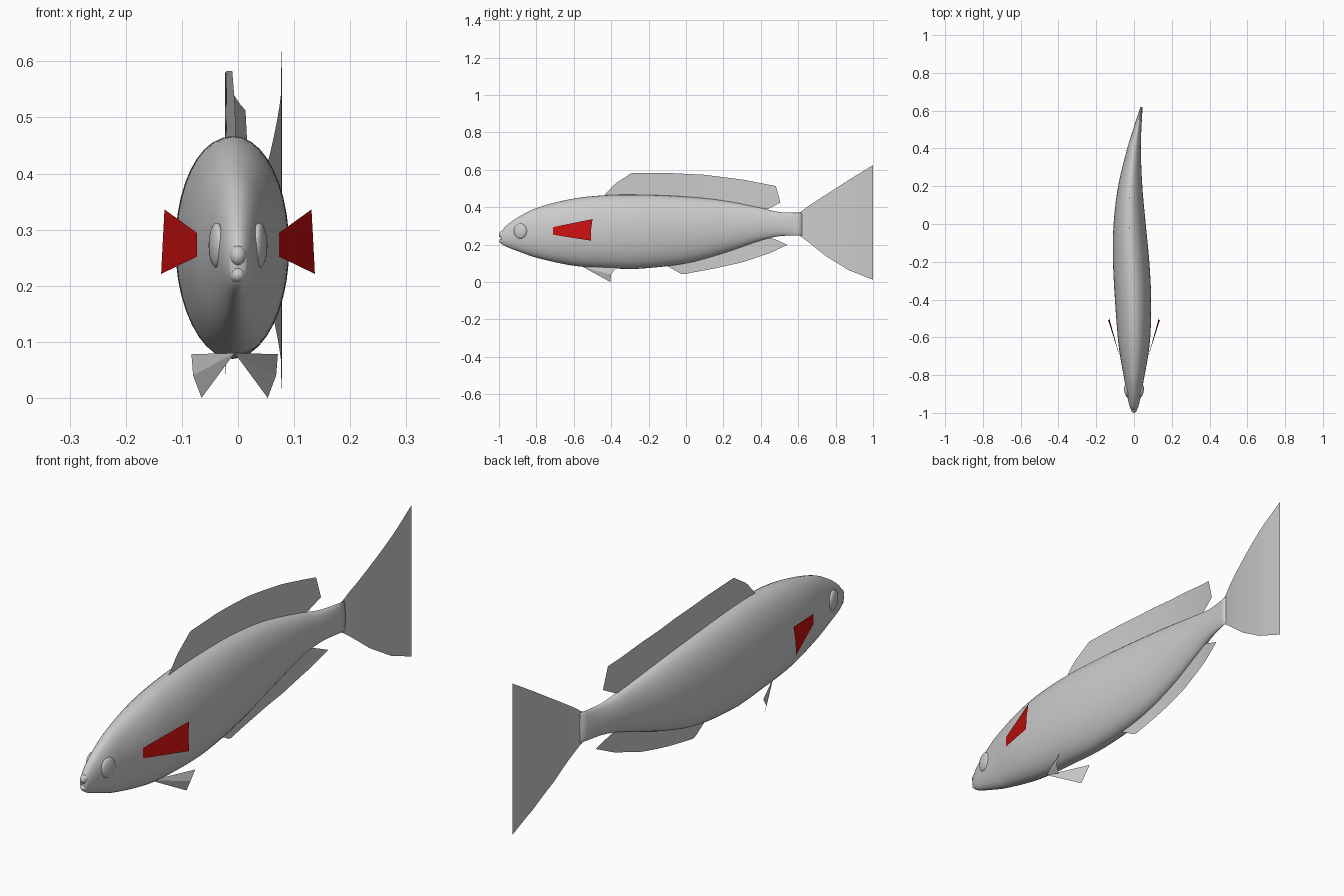
import bpy, bmesh, math
from mathutils import Vector

if "Cube" in bpy.data.objects:
    bpy.data.objects.remove(bpy.data.objects["Cube"])


def spline(pts, y):
    """Catmull-Rom style interpolation of (y, value) points."""
    n = len(pts)
    y = min(max(y, pts[0][0]), pts[-1][0])
    i = max(k for k in range(n - 1) if pts[k][0] <= y)
    (y0, a), (y1, b) = pts[i], pts[i + 1]

    def slope(k):
        lo, hi = max(k - 1, 0), min(k + 1, n - 1)
        return (pts[hi][1] - pts[lo][1]) / (pts[hi][0] - pts[lo][0])
    h = y1 - y0
    t = (y - y0) / h
    return ((2*t**3 - 3*t*t + 1) * a + (t**3 - 2*t*t + t) * h * slope(i)
            + (3*t*t - 2*t**3) * b + (t**3 - t*t) * h * slope(i + 1))


def make(name, verts, faces, smooth=False):
    me = bpy.data.meshes.new(name)
    me.from_pydata(verts, [], faces)
    bm = bmesh.new()
    bm.from_mesh(me)
    bmesh.ops.recalc_face_normals(bm, faces=bm.faces)
    for f in bm.faces:
        f.smooth = smooth
    bm.to_mesh(me)
    bm.free()
    ob = bpy.data.objects.new(name, me)
    bpy.context.collection.objects.link(ob)
    return ob


# Body profiles along y: swimming bend, half width, back and belly heights
BEND = [(-1, 0), (-.6, 0), (-.4, -.005), (-.2, -.015), (0, -.023), (.2, -.02),
        (.4, 0), (.5, .017), (.6, .036), (.7, .057), (.87, .077), (1, .077)]
WIDTH = [(-.99, .013), (-.96, .025), (-.9, .038), (-.8, .056), (-.7, .074), (-.6, .086),
         (-.4, .096), (-.2, .096), (0, .085), (.2, .064), (.4, .036), (.5, .022), (.62, .006)]
BACK = [(-.99, .265), (-.97, .293), (-.9, .345), (-.8, .395), (-.6, .446), (-.4, .465),
        (-.2, .465), (0, .456), (.2, .435), (.4, .396), (.5, .374), (.62, .37)]
BELLY = [(-.99, .208), (-.97, .193), (-.9, .165), (-.8, .13), (-.6, .087), (-.4, .073),
         (-.25, .071), (0, .1), (.2, .154), (.4, .222), (.5, .245), (.62, .248)]


def bend(y):
    return spline(BEND, y)


# Body: lofted elliptical rings
RINGS, SEG = 72, 40
verts, faces = [], []
for i in range(RINGS):
    y = -.99 + 1.61 * (i / (RINGS - 1)) ** 1.2
    w, top, low = spline(WIDTH, y), spline(BACK, y), spline(BELLY, y)
    for j in range(SEG):
        a = 2 * math.pi * j / SEG
        verts.append((bend(y) + w * math.cos(a), y,
                      (top + low) / 2 + (top - low) / 2 * math.sin(a)))
for i in range(RINGS - 1):
    for j in range(SEG):
        k = (j + 1) % SEG
        faces.append((i*SEG + j, i*SEG + k, (i+1)*SEG + k, (i+1)*SEG + j))
faces += [tuple(range(SEG)), tuple(range((RINGS-1)*SEG, RINGS*SEG))]
make("body", verts, faces, True)


# Eyes and lips: flattened spheres
def ball(name, loc, scale, turn=0):
    bpy.ops.mesh.primitive_uv_sphere_add(segments=24, ring_count=16, radius=1,
                                         location=loc, rotation=(0, 0, turn))
    ob = bpy.context.object
    ob.name = name
    ob.scale = scale
    bpy.ops.object.shade_smooth()


for s, side in ((1, "right"), (-1, "left")):
    ball(side + "_eye", (s * .038, -.885, .272), (.013, .036, .04), -s * .18)
ball("upper_lip", (0, -.976, .253), (.016, .024, .02))
ball("lower_lip", (0, -.974, .219), (.015, .024, .016))


# Median fins: thin sheets between two edge lines, following the body bend
def along(pts, t):
    pts = [Vector(p) for p in pts]
    lens = [(b - a).length for a, b in zip(pts, pts[1:])]
    d = t * sum(lens)
    for a, b, l in zip(pts, pts[1:], lens):
        if d <= l:
            return a.lerp(b, d / l)
        d -= l
    return pts[-1]


def fin(name, upper, lower, n=40):
    verts = []
    for i in range(n + 1):
        for edge in (upper, lower):
            p = along(edge, i / n)
            verts.append((bend(p[0]), p[0], p[1]))
    make(name, verts, [(2*i, 2*i + 1, 2*i + 3, 2*i + 2) for i in range(n)])


fin("dorsal_fin",
    [(-.44, .46), (-.38, .525), (-.29, .583), (-.1, .583), (.1, .573), (.3, .548), (.48, .513)],
    [(-.44, .445), (0, .44), (.3, .405), (.43, .385), (.505, .425)])
fin("anal_fin",
    [(-.1, .095), (0, .115), (.2, .17), (.4, .235), (.46, .235), (.54, .2)],
    [(-.1, .085), (-.02, .04), (.15, .072), (.3, .105), (.45, .155), (.54, .198)])
fin("tail_fin",
    [(.57, .365), (.61, .372), (.65, .403), (.75, .468), (.87, .545), (1, .625)],
    [(.57, .255), (.61, .247), (.65, .217), (.75, .137), (.87, .063), (1, .012)])

# Paired fins, mirrored to both sides
red = bpy.data.materials.new("red")
red.diffuse_color = (.6, .005, .005, 1)
red.use_nodes = True
red.node_tree.nodes["Principled BSDF"].inputs["Base Color"].default_value = red.diffuse_color
for s, side in ((1, "right"), (-1, "left")):
    pec = make(side + "_pectoral_fin",
               [(s*.073, -.71, .294), (s*.131, -.5, .336), (s*.134, -.508, .28),
                (s*.137, -.508, .221), (s*.073, -.71, .252)], [(0, 1, 2, 3, 4)])
    pec.data.materials.append(red)
    c = -.006
    make(side + "_pelvic_fin",
         [(c, -.55, .08), (c + s*.059, -.405, 0), (c + s*.074, -.4, .04),
          (c + s*.077, -.375, .078)], [(0, 1, 2), (0, 2, 3)])
